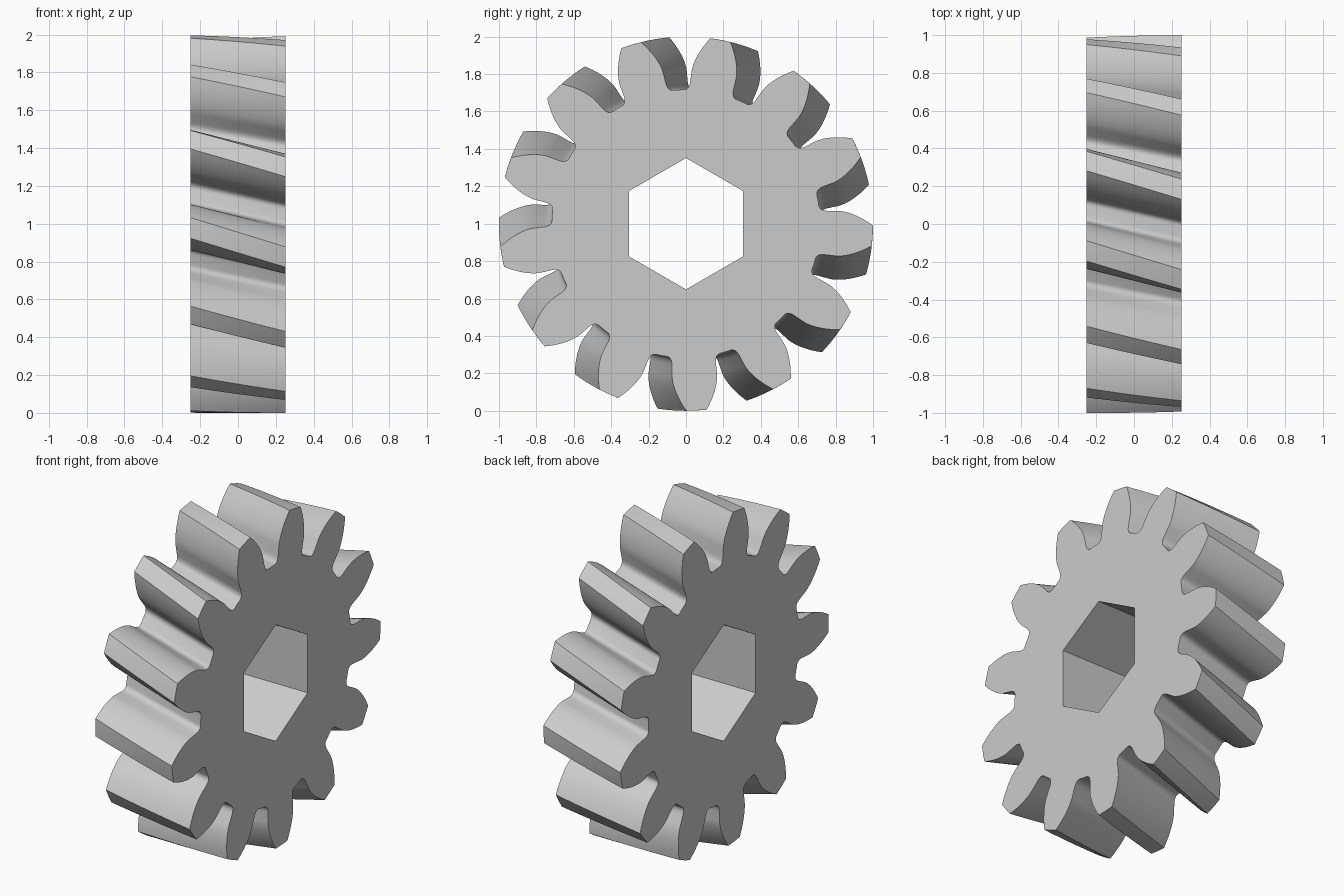
import bpy, bmesh
from math import sin, cos, tan, acos, radians, degrees, tau

TEETH = 13
WIDTH = 0.504
TWIST = 8.9          # degrees the teeth turn across the width
PHASE = 10.6         # angle of a tooth on the +x face
TIP, BASE, ROOT = 1.0, 0.814, 0.717
BASE_HALF = 8.5      # half tooth angle at the base circle
HEX_RADIUS = 0.351
SLICES = 10

if "Cube" in bpy.data.objects:
    bpy.data.objects.remove(bpy.data.objects["Cube"], do_unlink=True)

steel = bpy.data.materials.new("light grey")
steel.use_nodes = True
grey = (0.6, 0.6, 0.6, 1)
steel.diffuse_color = grey
steel.node_tree.nodes["Principled BSDF"].inputs["Base Color"].default_value = grey


def half_tooth():
    """(radius, angle) points from the tip centre down to the gap centre."""
    pts = [(TIP, 0)]
    # involute flank
    for i in range(11):
        r = TIP + (BASE - TIP) * i / 10
        a = acos(min(1, BASE / r))
        pts.append((r, BASE_HALF - degrees(tan(a) - a)))
    # rounded root
    p, c, q = (0.758, 8.9), (ROOT, 9.3), (ROOT, 11.6)
    for i in range(7):
        t = i / 6
        pts.append(tuple((1 - t) ** 2 * u + 2 * t * (1 - t) * v + t * t * w
                         for u, v, w in zip(p, c, q)))
    pts.append((ROOT, 180 / TEETH))
    return pts


def ring(bm, x, polar):
    return [bm.verts.new((x, r * sin(radians(a)), 1 + r * cos(radians(a))))
            for r, a in polar]


def skin(bm, a, b):
    n = len(a)
    for i in range(n):
        j = (i + 1) % n
        bm.faces.new((a[i], a[j], b[j], b[i]))


def loop_edges(bm, verts):
    return [bm.edges.get((verts[i - 1], verts[i])) for i in range(len(verts))]


half = half_tooth()
tooth = [(r, -a) for r, a in half[:0:-1]] + half[:-1]
outline = [(r, a + k * 360 / TEETH) for k in range(TEETH) for r, a in tooth]

bm = bmesh.new()

# twisted toothed rim
rings = []
for s in range(SLICES + 1):
    t = s / SLICES
    turn = PHASE + TWIST * (1 - t)
    rings.append(ring(bm, WIDTH * (t - 0.5), [(r, a + turn) for r, a in outline]))
for a, b in zip(rings, rings[1:]):
    skin(bm, a, b)

# hexagonal bore
hexagon = [(HEX_RADIUS, 60 * k) for k in range(6)]
bores = [ring(bm, x, hexagon) for x in (-WIDTH / 2, WIDTH / 2)]
skin(bm, *bores)

# flat end faces around the bore
for outer, inner, side in ((rings[0], bores[0], -1), (rings[-1], bores[1], 1)):
    bmesh.ops.triangle_fill(bm, use_beauty=True, normal=(side, 0, 0),
                            edges=loop_edges(bm, outer) + loop_edges(bm, inner))

bmesh.ops.recalc_face_normals(bm, faces=bm.faces[:])
mesh = bpy.data.meshes.new("helical_gear")
bm.to_mesh(mesh)
bm.free()
mesh.materials.append(steel)
gear = bpy.data.objects.new("helical_gear", mesh)
bpy.context.collection.objects.link(gear)

# smooth flanks, crisp rims
bpy.ops.object.select_all(action='DESELECT')
gear.select_set(True)
bpy.context.view_layer.objects.active = gear
bpy.ops.object.shade_smooth_by_angle(angle=radians(30))
